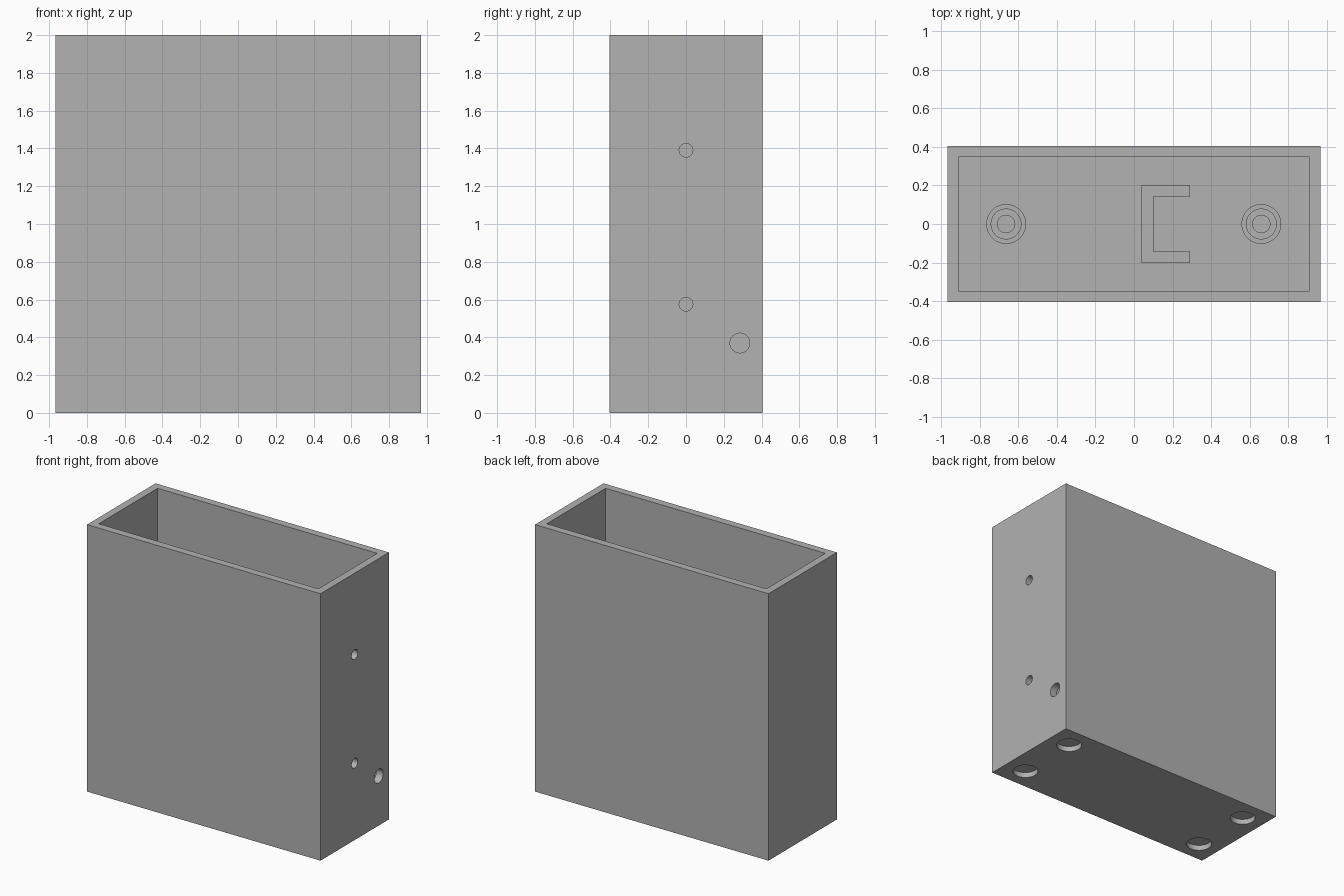
import bpy, bmesh, math
from mathutils import Matrix, Vector

cube = bpy.data.objects.get("Cube")
if cube:
    bpy.data.objects.remove(cube, do_unlink=True)

WIDTH, DEPTH, HEIGHT = 1.935, 0.81, 2.0
WALL, FLOOR = 0.057, 0.08

grey = bpy.data.materials.new("plain grey")
grey.use_nodes = True
colour = (0.445, 0.445, 0.445, 1)
grey.diffuse_color = colour
grey.node_tree.nodes["Principled BSDF"].inputs["Base Color"].default_value = colour


def finish(name, bm):
    bmesh.ops.recalc_face_normals(bm, faces=bm.faces)
    mesh = bpy.data.meshes.new(name)
    bm.to_mesh(mesh)
    bm.free()
    mesh.materials.append(grey)
    obj = bpy.data.objects.new(name, mesh)
    bpy.context.collection.objects.link(obj)
    return obj


def box(name, size, centre):
    bm = bmesh.new()
    bmesh.ops.create_cube(bm, size=1, matrix=Matrix.Translation(centre) @ Matrix.Diagonal((*size, 1)))
    return finish(name, bm)


def cylinder(name, radius, length, centre, along_x=False):
    turn = Matrix.Rotation(math.pi / 2, 4, 'Y') if along_x else Matrix()
    bm = bmesh.new()
    bmesh.ops.create_cone(bm, cap_ends=True, segments=48, radius1=radius, radius2=radius,
                          depth=length, matrix=Matrix.Translation(centre) @ turn)
    return finish(name, bm)


def activate(obj):
    bpy.ops.object.select_all(action='DESELECT')
    obj.select_set(True)
    bpy.context.view_layer.objects.active = obj


def cut(target, cutter):
    cutter.hide_render = True
    mod = target.modifiers.new("cut", 'BOOLEAN')
    mod.operation, mod.solver, mod.object = 'DIFFERENCE', 'EXACT', cutter
    activate(target)
    bpy.ops.object.modifier_apply(modifier=mod.name)
    bpy.data.objects.remove(cutter, do_unlink=True)


def smooth(obj):
    activate(obj)
    bpy.ops.object.shade_smooth_by_angle(angle=math.radians(30))


# Open-topped case
case = box("case", (WIDTH, DEPTH, HEIGHT), (0, 0, HEIGHT / 2))
cut(case, box("cavity_cutter", (WIDTH - 2 * WALL, DEPTH - 2 * WALL, HEIGHT),
              (0, 0, FLOOR + HEIGHT / 2)))

# Screw holes and cable hole through the left wall
for radius, y, z in ((0.036, 0, 0.575), (0.036, 0, 1.39), (0.052, 0.285, 0.37)):
    cut(case, cylinder("wall_hole_cutter", radius, 0.2, (WIDTH / 2, y, z), along_x=True))

# Shallow round recesses under the corners
for x in (-0.8, 0.8):
    for y in (-0.24, 0.24):
        cut(case, cylinder("foot_recess_cutter", 0.088, 0.08, (x, y, 0)))
smooth(case)


# Stepped hollow standoffs on the floor
def standoff(name, x):
    base = FLOOR - 0.01
    profile = [(0.103, base), (0.103, 0.16), (0.08, 0.16), (0.08, 0.24),
               (0.045, 0.24), (0.045, FLOOR + 0.005), (0, FLOOR + 0.005)]
    bm = bmesh.new()
    verts = [bm.verts.new((r, 0, z)) for r, z in profile]
    edges = [bm.edges.new(pair) for pair in zip(verts, verts[1:])]
    bmesh.ops.spin(bm, geom=verts + edges, cent=(0, 0, 0), axis=(0, 0, 1),
                   angle=math.tau, steps=48)
    bmesh.ops.remove_doubles(bm, verts=bm.verts, dist=0.0001)
    bmesh.ops.translate(bm, verts=bm.verts, vec=(x, 0, 0))
    smooth(finish(name, bm))


standoff("right_standoff", -0.663)
standoff("left_standoff", 0.66)

# Three-sided holder on the floor, open toward the left wall
outline = [(0.04, -0.203), (0.29, -0.203), (0.29, -0.142), (0.1, -0.142),
           (0.1, 0.142), (0.29, 0.142), (0.29, 0.203), (0.04, 0.203)]
bm = bmesh.new()
face = bm.faces.new([bm.verts.new((x, y, FLOOR - 0.01)) for x, y in outline])
raised = bmesh.ops.extrude_face_region(bm, geom=[face])["geom"]
bmesh.ops.translate(bm, vec=Vector((0, 0, 0.3)),
                    verts=[v for v in raised if isinstance(v, bmesh.types.BMVert)])
finish("holder", bm)
